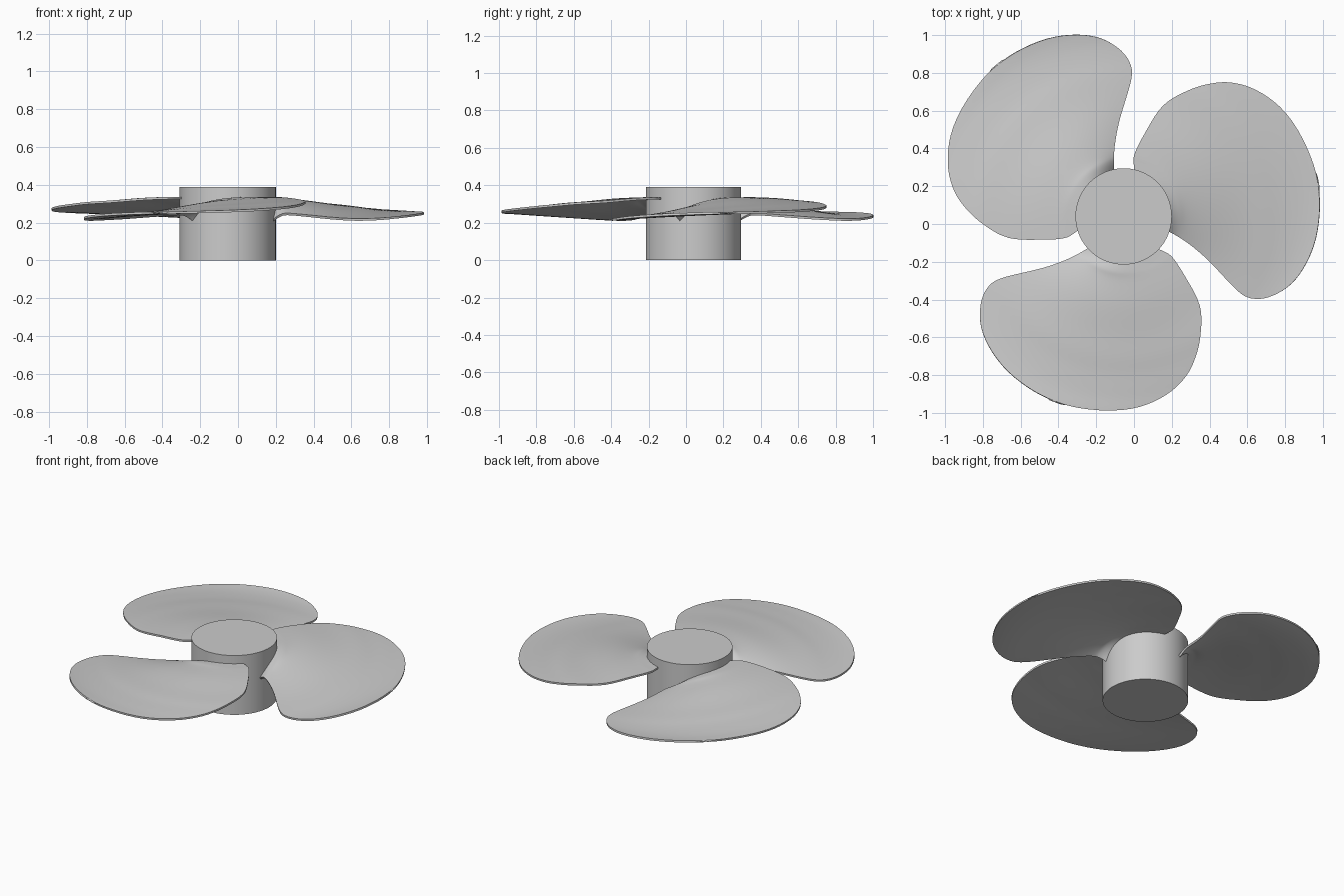
import bpy, bmesh, math

if "Cube" in bpy.data.objects:
    bpy.data.objects.remove(bpy.data.objects["Cube"])

CX, CY = -0.055, 0.04          # hub axis
grey = bpy.data.materials.new("light_grey")
grey.diffuse_color = (0.6, 0.6, 0.6, 1)
grey.use_nodes = True
grey.node_tree.nodes["Principled BSDF"].inputs["Base Color"].default_value = grey.diffuse_color

# Hub: plain solid cylinder
bpy.ops.mesh.primitive_cylinder_add(vertices=96, radius=0.255, depth=0.39,
                                    location=(CX, CY, 0.195))
hub = bpy.context.object
hub.name = "hub"
hub.data.materials.append(grey)
bpy.ops.object.shade_smooth_by_angle(angle=math.radians(35))

# Blade stations: radius, leading angle, trailing angle, leading z, trailing z, camber power
STATIONS = [
    (0.24, 76, -17, 0.330, 0.205, 4.0),
    (0.29, 79.5, -19, 0.330, 0.235, 4.0),
    (0.337, 80, -21, 0.330, 0.245, 3.0),
    (0.46, 75.5, -25.7, 0.325, 0.237, 2.5),
    (0.62, 70.5, -31, 0.312, 0.225, 1.8),
    (0.747, 63, -33.3, 0.303, 0.218, 1.4),
    (0.83, 57.5, -31.7, 0.293, 0.216, 1.2),
    (0.906, 51.5, -27, 0.283, 0.220, 1.1),
    (0.97, 43.5, -20, 0.272, 0.230, 1.0),
    (1.018, 32.5, -9, 0.262, 0.242, 1.0),
    (1.04, 17, 3, 0.254, 0.250, 1.0),
    (1.043, 10, 10, 0.252, 0.252, 1.0),
]
STEPS, ACROSS = 5, 32


def spline(points, steps):
    """Catmull-Rom rows through the stations."""
    ext = [points[0]] + points + [points[-1]]
    rows = []
    for i in range(len(points) - 1):
        for k in range(steps):
            t = k / steps
            rows.append([0.5 * (2 * b + (c - a) * t + (2 * a - 5 * b + 4 * c - d) * t * t
                                + (3 * b - a - 3 * c + d) * t ** 3)
                         for a, b, c, d in zip(*ext[i:i + 4])])
    return rows + [list(points[-1])]


def make_blade(name, turn):
    bm = bmesh.new()
    grid = []
    for r, lead, trail, zl, zt, p in spline(STATIONS, STEPS):
        row = []
        for j in range(ACROSS + 1):
            s = j / ACROSS
            a = math.radians(lead + (trail - lead) * s + turn)
            row.append(bm.verts.new((CX + r * math.cos(a), CY + r * math.sin(a),
                                     zl + (zt - zl) * s ** p)))
        grid.append(row)
    for r0, r1 in zip(grid, grid[1:]):
        for j in range(ACROSS):
            bm.faces.new((r0[j + 1], r1[j + 1], r1[j], r0[j]))
    bmesh.ops.remove_doubles(bm, verts=bm.verts, dist=1e-5)
    bmesh.ops.recalc_face_normals(bm, faces=bm.faces)
    me = bpy.data.meshes.new(name)
    bm.to_mesh(me)
    bm.free()
    me.materials.append(grey)
    ob = bpy.data.objects.new(name, me)
    bpy.context.collection.objects.link(ob)
    # Sheet thickness
    mod = ob.modifiers.new("thickness", 'SOLIDIFY')
    mod.thickness = 0.012
    mod.offset = 0
    bpy.ops.object.select_all(action='DESELECT')
    ob.select_set(True)
    bpy.context.view_layer.objects.active = ob
    bpy.ops.object.modifier_apply(modifier=mod.name)
    bpy.ops.object.shade_smooth_by_angle(angle=math.radians(40))


# Three identical blades around the hub
for i in range(3):
    make_blade(f"blade_{i + 1}", 120 * i)
